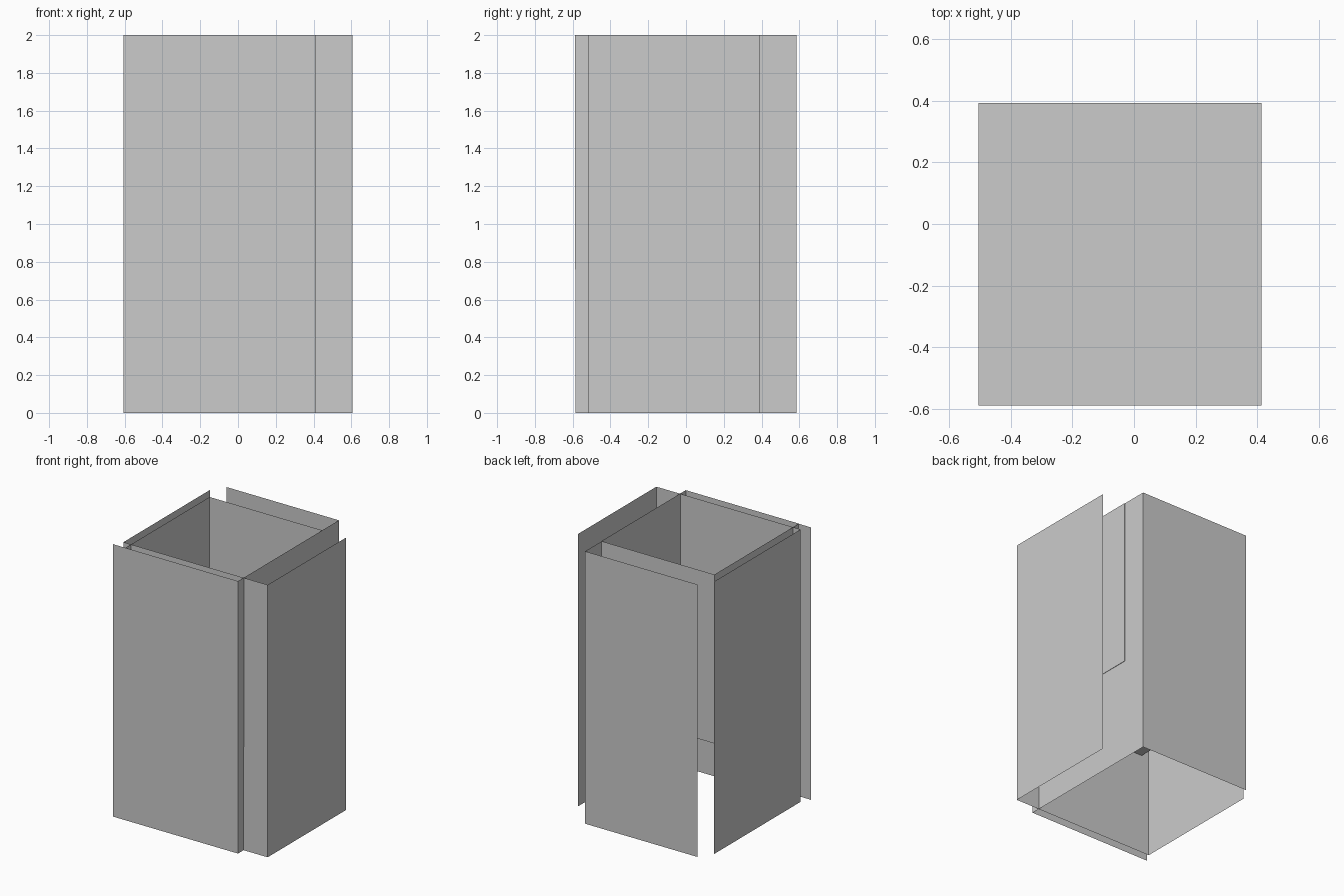
import bpy

if "Cube" in bpy.data.objects:
    bpy.data.objects.remove(bpy.data.objects["Cube"])

H = 2.0        # full height
SHELF = 0.76   # underside of the inner box


def make_mesh(name, verts, faces):
    mesh = bpy.data.meshes.new(name)
    mesh.from_pydata(verts, [], faces)
    mesh.update()
    obj = bpy.data.objects.new(name, mesh)
    bpy.context.collection.objects.link(obj)
    return obj


def folded_sheet(name, path, z0, z1, closed=False, floor=False):
    """Extrude a plan outline upward into thin walls, optionally with a floor."""
    n = len(path)
    verts = [(x, y, z) for z in (z0, z1) for x, y in path]
    faces = [(i, (i + 1) % n, (i + 1) % n + n, i + n)
             for i in range(n if closed else n - 1)]
    if floor:
        faces.append(tuple(reversed(range(n))))
    return make_mesh(name, verts, faces)


# Folded sheet: front panel, inner right wall, back panel
folded_sheet("front_back_sheet",
             [(-0.605, -0.585), (0.41, -0.585), (0.41, 0.585), (-0.505, 0.585)], 0, H)

# Folded sheet: left panel, inner front wall, right panel
folded_sheet("left_right_sheet",
             [(-0.567, 0.485), (-0.567, -0.52), (0.605, -0.52), (0.605, 0.39)], 0, H)

# Open-topped inner box, standing just proud of the front and right walls
folded_sheet("inner_box",
             [(-0.505, -0.588), (0.413, -0.588), (0.413, 0.392), (-0.505, 0.392)],
             SHELF, H, closed=True, floor=True)
